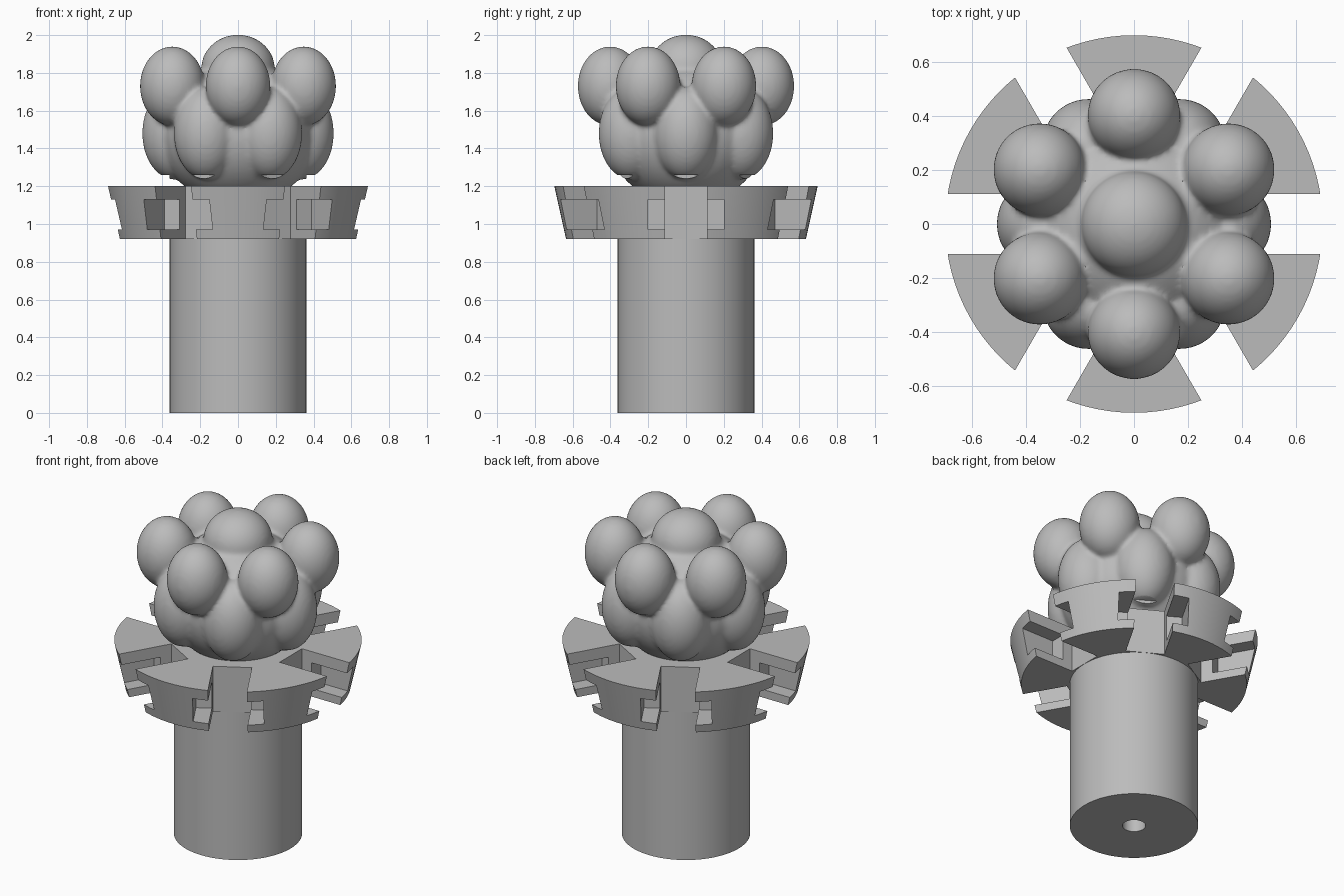
import bpy
import bmesh
from math import radians
from mathutils import Matrix, Vector

if "Cube" in bpy.data.objects:
    bpy.data.objects.remove(bpy.data.objects["Cube"])

grey = bpy.data.materials.new("plain_grey")
grey.use_nodes = True
GREY = (0.5, 0.5, 0.5, 1)
grey.diffuse_color = GREY
grey.node_tree.nodes["Principled BSDF"].inputs["Base Color"].default_value = GREY

SIXTHS = [radians(60 * i) for i in range(6)]


def finish(name, bm):
    """Turn a bmesh into a named object."""
    bmesh.ops.recalc_face_normals(bm, faces=bm.faces)
    mesh = bpy.data.meshes.new(name)
    bm.to_mesh(mesh)
    bm.free()
    mesh.materials.append(grey)
    ob = bpy.data.objects.new(name, mesh)
    bpy.context.collection.objects.link(ob)
    return ob


def activate(ob):
    bpy.ops.object.select_all(action='DESELECT')
    ob.select_set(True)
    bpy.context.view_layer.objects.active = ob


def apply_modifier(ob, kind, **settings):
    activate(ob)
    mod = ob.modifiers.new(kind, kind)
    for key, value in settings.items():
        setattr(mod, key, value)
    bpy.ops.object.modifier_apply(modifier=mod.name)


def smooth(ob, angle=35):
    activate(ob)
    bpy.ops.object.shade_smooth_by_angle(angle=radians(angle))


def tapered(name, r_low, r_high, z_low, z_high, sides=96):
    bm = bmesh.new()
    bmesh.ops.create_cone(bm, cap_ends=True, segments=sides, radius1=r_low, radius2=r_high,
                          depth=z_high - z_low,
                          matrix=Matrix.Translation((0, 0, (z_low + z_high) / 2)))
    return finish(name, bm)


def radial_boxes(name, inner, half_width, z_low, z_high, outer=1.0):
    """Six boxes pointing outwards, used for cutting."""
    bm = bmesh.new()
    place = Matrix.Translation(((inner + outer) / 2, 0, (z_low + z_high) / 2))
    size = Matrix.Diagonal((outer - inner, 2 * half_width, z_high - z_low, 1))
    for a in SIXTHS:
        bmesh.ops.create_cube(bm, size=1, matrix=Matrix.Rotation(a, 4, 'Z') @ place @ size)
    ob = finish(name, bm)
    ob.hide_render = True
    return ob


def cut(ob, cutter):
    apply_modifier(ob, 'BOOLEAN', operation='DIFFERENCE', solver='EXACT', object=cutter)


# Cutters: open slots, wider undercuts behind their lips, and the bore
slots = radial_boxes("slot_cutter", 0.363, 0.11, 0.8, 1.26)
undercuts = radial_boxes("undercut_cutter", 0.43, 0.2, 0.97, 1.13)
bore = tapered("bore_cutter", 0.065, 0.065, -0.1, 0.6, 48)
bore.hide_render = True

# Stem with a bore in its underside
stem = tapered("stem", 0.362, 0.362, 0, 0.92)
cut(stem, bore)
smooth(stem)

# Flared collar split into six lobes
collar = tapered("collar", 0.635, 0.697, 0.92, 1.2)
cut(collar, slots)
cut(collar, undercuts)
smooth(collar)

# Head: a round body with two rings of bulges and a crown, melted together
bm = bmesh.new()


def blob(radius, height, z, distance=0, angle=0):
    bmesh.ops.create_uvsphere(
        bm, u_segments=48, v_segments=32, radius=1,
        matrix=Matrix.Rotation(angle, 4, 'Z') @ Matrix.Translation((distance, 0, z))
        @ Matrix.Diagonal((radius, radius, height, 1)))


blob(0.42, 0.38, 1.48)
blob(0.195, 0.18, 1.822)
for a in SIXTHS:
    blob(0.172, 0.245, 1.48, 0.335, a)
    blob(0.171, 0.21, 1.73, 0.402, a + radians(30))
head = finish("head", bm)
apply_modifier(head, 'REMESH', mode='VOXEL', voxel_size=0.013)
apply_modifier(head, 'SMOOTH', factor=0.5, iterations=8)

# Flat seat where the head rests on the collar
bm = bmesh.new()
bm.from_mesh(head.data)
bmesh.ops.bisect_plane(bm, geom=bm.verts[:] + bm.edges[:] + bm.faces[:], plane_co=Vector((0, 0, 1.195)),
                       plane_no=Vector((0, 0, 1)), clear_inner=True)
bmesh.ops.holes_fill(bm, edges=[e for e in bm.edges if e.is_boundary])
bm.to_mesh(head.data)
bm.free()
cut(head, slots)
if not head.data.materials:
    head.data.materials.append(grey)
smooth(head, 45)

for helper in (slots, undercuts, bore):
    bpy.data.objects.remove(helper)
